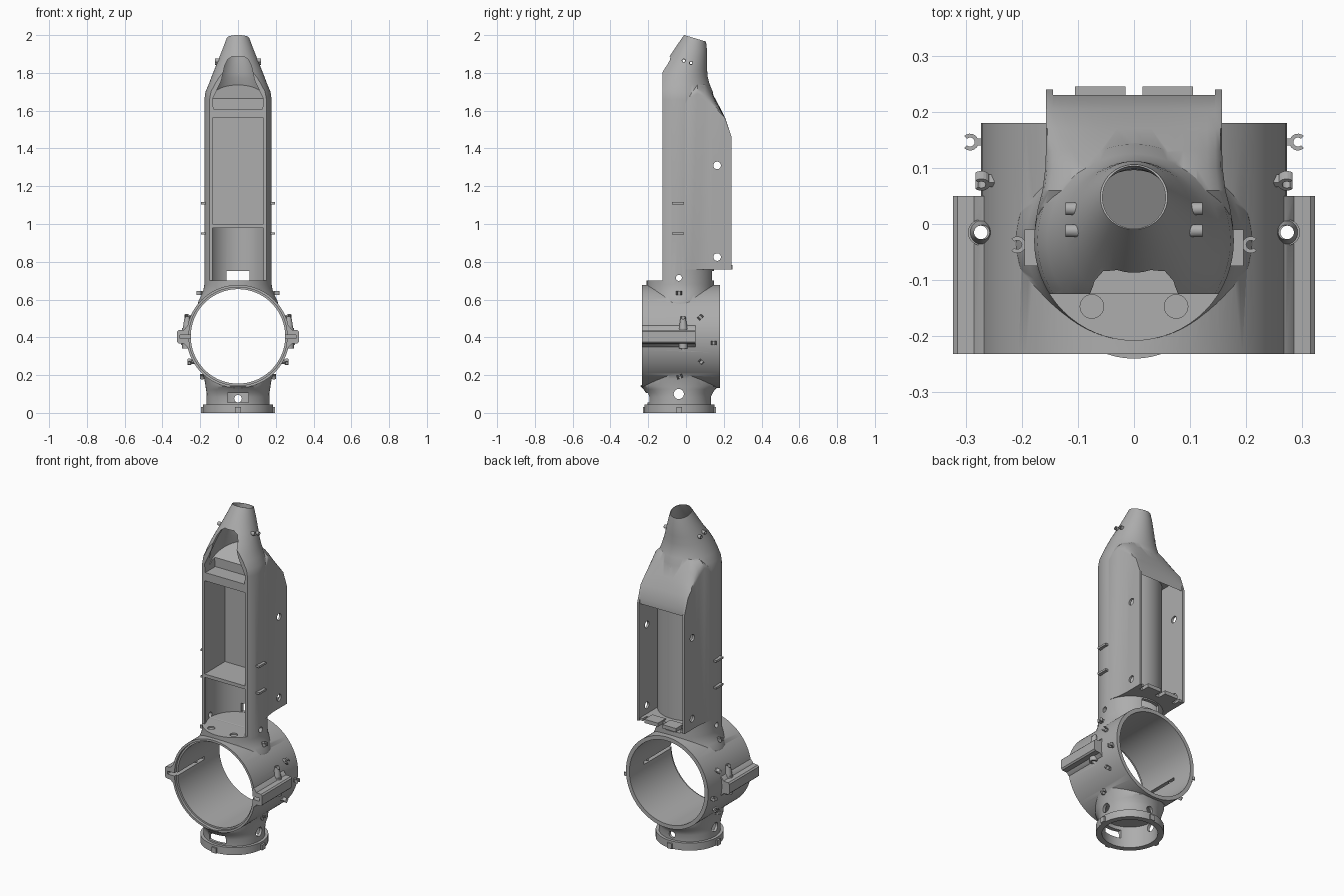
import bpy, bmesh, math
from mathutils import Vector, Matrix

if "Cube" in bpy.data.objects:
    bpy.data.objects.remove(bpy.data.objects["Cube"])

GREY = (0.42, 0.42, 0.42, 1)
mat = bpy.data.materials.new("plain grey")
mat.use_nodes = True
mat.diffuse_color = GREY
mat.node_tree.nodes["Principled BSDF"].inputs["Base Color"].default_value = GREY
AXIS_Y = -0.03          # y of the upright tube axis
RING_Z = 0.405          # z of the big ring axis


def make(name, bm):
    bmesh.ops.recalc_face_normals(bm, faces=bm.faces)
    me = bpy.data.meshes.new(name)
    bm.to_mesh(me)
    bm.free()
    me.materials.append(mat)
    ob = bpy.data.objects.new(name, me)
    bpy.context.collection.objects.link(ob)
    return ob


def loft(name, loops):
    """Solid through closed loops with equal point counts."""
    bm = bmesh.new()
    rows = [[bm.verts.new(p) for p in loop] for loop in loops]
    n = len(rows[0])
    for a, b in zip(rows, rows[1:]):
        for i in range(n):
            j = (i + 1) % n
            bm.faces.new((a[i], a[j], b[j], b[i]))
    bm.faces.new(rows[0])
    bm.faces.new(rows[-1])
    return make(name, bm)


def oval(z, yc, rx, ry=None, slope=0, n=64):
    ry = ry or rx
    pts = []
    for i in range(n):
        a = 2 * math.pi * i / n
        dy = ry * math.sin(a)
        pts.append((rx * math.cos(a), yc + dy, z - slope * dy))
    return pts


def stack(name, sections):
    return loft(name, [oval(*s) for s in sections])


def prism_y(name, pts, y0, y1):
    return loft(name, [[(x, y, z) for x, z in pts] for y in (y0, y1)])


def prism_x(name, pts, x0, x1):
    return loft(name, [[(x, y, z) for y, z in pts] for x in (x0, x1)])


def box(name, x0, x1, y0, y1, z0, z1):
    return prism_y(name, [(x0, z0), (x1, z0), (x1, z1), (x0, z1)], y0, y1)


def rod(name, axis, centre, r, a, b, n=32, r2=None):
    """Round bar along an axis, from a to b; centre gives the other two coordinates."""
    k = "xyz".index(axis)
    loops = []
    for t, rad in ((a, r), (b, r2 or r)):
        loop = []
        for i in range(n):
            g = 2 * math.pi * i / n
            p = [centre[0] + rad * math.cos(g), centre[1] + rad * math.sin(g)]
            p.insert(k, t)
            loop.append(p)
        loops.append(loop)
    return loft(name, loops)


def combine(target, others, op):
    for o in others:
        mod = target.modifiers.new("bool", "BOOLEAN")
        mod.operation, mod.solver, mod.object = op, "EXACT", o
        dg = bpy.context.evaluated_depsgraph_get()
        me = bpy.data.meshes.new_from_object(target.evaluated_get(dg))
        target.modifiers.clear()
        target.data = me
        bpy.data.objects.remove(o)


# Upright tube with tapered, slanted nose
housing = stack("housing", [
    (0.5, AXIS_Y, 0.22, 0.178), (0.59, AXIS_Y, 0.21, 0.178), (0.625, AXIS_Y, 0.193, 0.178),
    (0.65, AXIS_Y, 0.183, 0.178), (0.68, AXIS_Y, 0.178), (1.66, AXIS_Y, 0.178),
    (1.70, AXIS_Y, 0.172), (1.74, AXIS_Y, 0.155), (1.78, -0.025, 0.14),
    (1.82, -0.012, 0.124, 0.124, 0.05), (1.87, 0.01, 0.104, 0.102, 0.1),
    (1.93, 0.032, 0.08, 0.08, 0.2), (1.983, 0.048, 0.06, 0.058, 0.3)])

# Rear box: sections along y as (y, half width, side height, middle height)
loops = []
for y, w, side, mid in [(-0.03, 0.177, 1.6, 1.66), (0.0, 0.176, 1.64, 1.7), (0.03, 0.171, 1.675, 1.74),
                        (0.06, 0.163, 1.69, 1.765), (0.1, 0.158, 1.655, 1.755), (0.13, 0.157, 1.63, 1.71),
                        (0.17, 0.157, 1.6, 1.635), (0.205, 0.157, 1.565, 1.568), (0.24, 0.157, 1.465, 1.466)]:
    top = [(w * math.cos(math.pi * i / 16), y, side + (mid - side) * math.sin(math.pi * i / 16))
           for i in range(17)]
    loops.append([(-w, y, 0.76), (w, y, 0.76)] + top)
rear_box = loft("rear_box", loops)

# Big ring, lower neck and collar
ring = rod("ring", "y", (0, RING_Z), 0.273, -0.232, 0.18, 96)
neck = stack("neck", [
    (0.02, -0.035, 0.168), (0.085, -0.035, 0.168), (0.105, -0.035, 0.168, 0.176),
    (0.125, -0.035, 0.17, 0.19), (0.14, -0.035, 0.172, 0.205), (0.18, -0.035, 0.178, 0.205),
    (0.24, -0.035, 0.2, 0.205)])
collar = rod("collar", "z", (0, -0.035), 0.185, 0, 0.045, 64)
solids = [rear_box, ring, neck, collar]

# Slotted side lugs, screw bosses, side ribs and nose studs
half_lug = [(0.24, 0.335), (0.27, 0.35), (0.285, 0.366), (0.315, 0.368), (0.323, 0.376),
            (0.323, 0.43), (0.315, 0.438), (0.285, 0.44), (0.27, 0.46), (0.24, 0.475)]
for s in (-1, 1):
    solids += [prism_y("lug", [(s * x, z) for x, z in half_lug], -0.232, 0.05),
               rod("boss", "z", (s * 0.273, -0.015), 0.023, 0.34, 0.45),
               rod("boss_tip", "z", (s * 0.27, -0.015), 0.022, 0.449, 0.51, 32, 0.013)]
    solids += [box("rib", s * 0.165, s * 0.195, -0.075, -0.01, z - 0.006, z + 0.006) for z in (0.95, 1.11)]
    solids += [rod("stud", "x", (y, z), 0.011, s * 0.09, s * 0.122, 16)
               for y, z in ((-0.012, 1.865), (0.027, 1.853))]
    solids += [box("collar_lug", s * 0.17, s * 0.196, -0.05, -0.02, 0, 0.032),
               box("collar_lug", -0.015, 0.015, -0.035 + s * 0.17, -0.035 + s * 0.193, 0, 0.032)]
combine(housing, solids, "UNION")

# Rear bay, leaving the round column standing
bay = prism_x("bay", [(0.03, 0.775), (0.3, 0.775), (0.3, 1.45), (0.235, 1.45), (0.19, 1.54), (0.03, 1.54)],
              -0.144, 0.144)
combine(bay, [stack("column", [(0.7, AXIS_Y, 0.172), (1.6, AXIS_Y, 0.172)])], "DIFFERENCE")

# Openings
arch = [(0.13, 1.61), (0.135, 1.66), (0.088, 1.76), (0.07, 1.84), (0.055, 1.87), (0.03, 1.888)]
arch += [(-x, z) for x, z in reversed(arch)]
cuts = [
    bay,
    box("bay_lip", -0.144, 0.144, 0.23, 0.3, 0.7, 1.7),
    box("bay_floor_notch", -0.125, 0.125, 0.195, 0.3, 0.7, 0.8),
    rod("bore", "y", (0, RING_Z), 0.25, -0.4, 0.4, 96),
    rod("front_step", "y", (0, RING_Z), 0.26, -0.4, -0.215, 96),
    box("front_flat", -0.3, 0.3, -0.5, -0.125, 0.7, 1.86),
    box("upper_compartment", -0.135, 0.135, -0.3, 0.07, 1.0, 1.56),
    stack("lower_compartment", [(0.7, AXIS_Y, 0.158), (0.98, AXIS_Y, 0.158)]),
    box("lower_mouth", -0.135, 0.135, -0.3, -0.06, 0.7, 0.98),
    box("rear_window", -0.06, 0.06, 0, 0.3, 0.702, 0.752),
    stack("nose_hollow", [
        (1.665, AXIS_Y, 0.142, 0.142, -0.5), (1.76, AXIS_Y, 0.13, 0.13, -0.1), (1.8, -0.018, 0.114),
        (1.87, 0.01, 0.088, 0.086, 0.1), (1.93, 0.032, 0.066, 0.066, 0.2), (2.0, 0.052, 0.053, 0.053, 0.3)]),
    prism_y("nose_arch", arch, -0.3, -0.03),
    rod("neck_bore", "z", (0, -0.035), 0.152, -0.1, 0.128, 64),
    box("neck_window", -0.055, 0.055, -0.4, -0.05, 0.055, 0.105),
    rod("neck_back_hole", "y", (0, 0.075), 0.02, 0, 0.4),
    rod("neck_side_hole", "x", (-0.038, 0.1), 0.027, -0.4, 0.4),
    rod("floor_hole", "x", (-0.038, 0.715), 0.016, -0.4, 0.4)]
cuts += [rod("box_hole", "x", (0.165, z), 0.02, -0.4, 0.4) for z in (0.825, 1.31)]
cuts += [rod("stud_hole", "x", (y, z), 0.007, -0.4, 0.4, 16) for y, z in ((-0.012, 1.865), (0.027, 1.853))]
for s in (-1, 1):
    cuts += [box("lug_slot", s * 0.235, s * 0.306, -0.4, 0.04, 0.394, 0.412),
             rod("boss_hole", "z", (s * 0.273, -0.015), 0.012, 0.3, 0.6),
             rod("shelf_pocket", "z", (s * 0.075, -0.147), 0.021, 0.692, 0.75)]
combine(housing, cuts, "DIFFERENCE")

# Tabs on the sill of the rear bay
tabs = [box("rear_tab_" + side, s * 0.015, s * 0.105, 0.17, 0.245, 0.76, 0.782)
        for side, s in (("right", -1), ("left", 1))]

# Open hooks that hold cables: x, y, z, roll
def clip(name, s, x, y, z, roll):
    gap = math.radians(45)
    arc = [gap + i * (2 * math.pi - 2 * gap) / 14 for i in range(15)]
    outline = [(0.015 * math.cos(a), 0.015 * math.sin(a)) for a in arc]
    outline += [(0.008 * math.cos(a), 0.008 * math.sin(a)) for a in reversed(arc)]
    turn = Matrix.Rotation(math.radians(roll), 3, "X")
    parts = [[(px, py) for px, py in outline], [(-0.04, -0.006), (-0.011, -0.006), (-0.011, 0.006), (-0.04, 0.006)]]
    for part, label in zip(parts, ("hook", "stem")):
        rings = []
        for h in (-0.01, 0.01):
            pts = [turn @ Vector((px, py, h)) + Vector((x, y, z)) for px, py in part]
            rings.append([(s * p.x, p.y, p.z) for p in pts])
        loft(name + "_" + label, rings)


for s, side in ((1, "left"), (-1, "right")):
    for i, spot in enumerate([(0.208, -0.037, 0.635, 0), (0.272, 0.077, 0.507, 45), (0.292, 0.146, 0.37, 0),
                              (0.258, 0.08, 0.27, -45), (0.19, -0.033, 0.192, 20)]):
        clip(f"cable_clip_{side}_{i + 1}", s, *spot)

# Smooth round walls, crisp edges
bpy.ops.object.select_all(action="DESELECT")
housing.select_set(True)
bpy.context.view_layer.objects.active = housing
bpy.ops.object.shade_smooth_by_angle(angle=math.radians(30))
